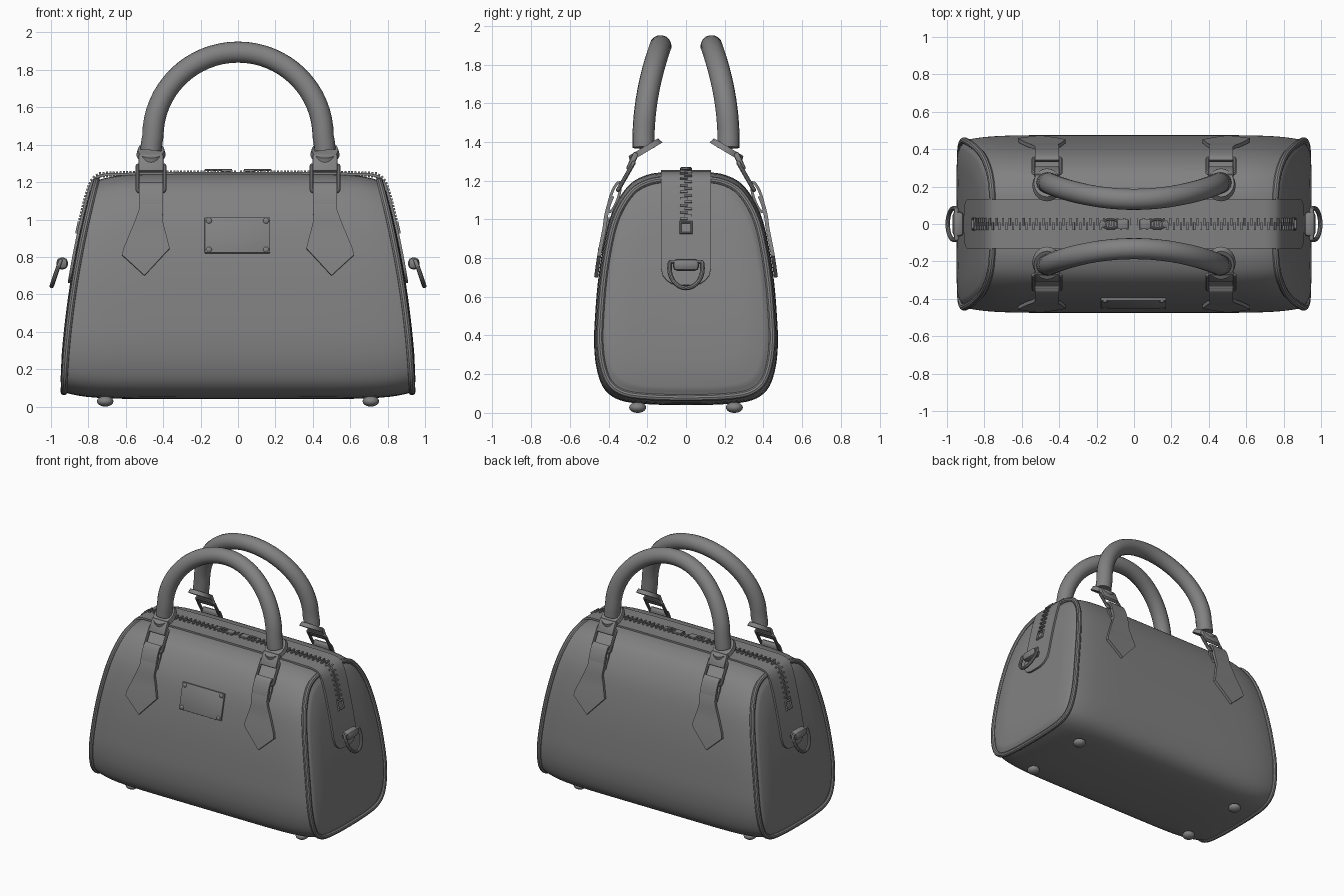
import bpy, bmesh, math
from mathutils import Vector, Matrix

if "Cube" in bpy.data.objects:
    bpy.data.objects.remove(bpy.data.objects["Cube"])

CZ = 0.64  # centre height of the body section
DARK = bpy.data.materials.new('dark_grey')
DARK.diffuse_color = (.22, .22, .22, 1)
DARK.use_nodes = True
DARK.node_tree.nodes["Principled BSDF"].inputs["Base Color"].default_value = DARK.diffuse_color


def finish(name, bm, mirror='', thick=0, angle=35):
    bmesh.ops.remove_doubles(bm, verts=bm.verts, dist=1e-5)
    bmesh.ops.recalc_face_normals(bm, faces=bm.faces)
    me = bpy.data.meshes.new(name)
    bm.to_mesh(me)
    bm.free()
    me.materials.append(DARK)
    ob = bpy.data.objects.new(name, me)
    bpy.context.collection.objects.link(ob)
    bpy.ops.object.select_all(action='DESELECT')
    ob.select_set(True)
    bpy.context.view_layer.objects.active = ob
    if thick:
        s = ob.modifiers.new('Thickness', 'SOLIDIFY')
        s.thickness, s.offset = thick, 0
        bpy.ops.object.modifier_apply(modifier=s.name)
    bpy.ops.object.shade_smooth_by_angle(angle=math.radians(angle))
    if mirror:
        m = ob.modifiers.new('Mirror', 'MIRROR')
        m.use_axis = ['x' in mirror, 'y' in mirror, False]
        m.use_mirror_merge = False
    return ob


def grid(name, rows, loop_u=False, loop_v=False, **kw):
    bm = bmesh.new()
    vs = [[bm.verts.new(p) for p in r] for r in rows]
    n, m = len(rows), len(rows[0])
    for i in range(n if loop_u else n - 1):
        for j in range(m if loop_v else m - 1):
            a, b = (i + 1) % n, (j + 1) % m
            bm.faces.new((vs[i][j], vs[a][j], vs[a][b], vs[i][b]))
    return finish(name, bm, **kw)


def tube(name, pts, r, closed=False, sides=3, **kw):
    cu = bpy.data.curves.new(name, 'CURVE')
    cu.dimensions, cu.bevel_depth, cu.bevel_resolution = '3D', r, sides
    cu.use_fill_caps = True
    sp = cu.splines.new('POLY')
    sp.points.add(len(pts) - 1)
    for q, p in zip(sp.points, pts):
        q.co = (*p, 1)
    sp.use_cyclic_u = closed
    ob = bpy.data.objects.new(name, cu)
    bpy.context.collection.objects.link(ob)
    dg = bpy.context.evaluated_depsgraph_get()
    bm = bmesh.new()
    bm.from_mesh(ob.evaluated_get(dg).to_mesh())
    bpy.data.objects.remove(ob)
    return finish(name, bm, **kw)


def add_box(bm, loc, size, rot=0, axis='X', bevel=0):
    mat = Matrix.Translation(loc) @ Matrix.Rotation(rot, 4, axis) @ Matrix.Diagonal((*size, 1))
    vs = bmesh.ops.create_cube(bm, size=1, matrix=mat)['verts']
    if bevel:
        es = list({e for v in vs for e in v.link_edges})
        bmesh.ops.bevel(bm, geom=es, offset=bevel, segments=2, profile=0.5, affect='EDGES')


def box(name, loc, size, rot=0, axis='X', bevel=0.006, **kw):
    bm = bmesh.new()
    add_box(bm, loc, size, rot, axis, bevel)
    return finish(name, bm, **kw)


def spheres(name, locs, r, flat, axis, **kw):
    bm = bmesh.new()
    for p in locs:
        sc = Vector((1, 1, 1))
        sc[axis] = flat
        bmesh.ops.create_uvsphere(bm, u_segments=20, v_segments=10, radius=r,
                                  matrix=Matrix.Translation(p) @ Matrix.Diagonal((*sc, 1)))
    return finish(name, bm, angle=60, **kw)


def smooth(keys, closed, n=4):
    out, c = [], len(keys)
    for i in range(c if closed else c - 1):
        ids = [i - 1, i, i + 1, i + 2]
        a, b, d, e = [Vector(keys[k % c if closed else min(max(k, 0), c - 1)]) for k in ids]
        for s in range(n):
            t = s / n
            out.append(0.5 * (2 * b + (d - a) * t + (2 * a - 5 * b + 4 * d - e) * t * t
                              + (3 * b - a - 3 * d + e) * t ** 3))
    return out if closed else out + [Vector(keys[-1])]


# Body section, and the sloping ends
half = [(0, .04), (.2, .045), (.34, .065), (.42, .12), (.46, .22), (.475, .35), (.47, .5), (.455, .68),
        (.43, .85), (.395, 1.0), (.345, 1.11), (.28, 1.19), (.2, 1.23), (.12, 1.243), (0, 1.245)]
section = smooth(half + [(-y, z) for y, z in half[-2:0:-1]], True)


def end_x(z):
    return .93 - .0226 * z - .1026 * z * z


def surf_y(z):
    for (y0, z0), (y1, z1) in zip(section, section[1:57]):
        if z0 <= z <= z1:
            return y0 + (y1 - y0) * (z - z0) / (z1 - z0)
    return 0


def ring(scale, t=1, off=0):
    pts = [(y * scale, CZ + (z - CZ) * scale) for y, z in section]
    return [(t * end_x(z) + off, y, z) for y, z in pts]


ts = [0, .3, .55, .7, .8, .87, .92, .96, .985, 1]
ts = [-t for t in ts[:0:-1]] + ts
grid('body', [ring(1 - .06 * abs(t) ** 8, t) for t in ts], loop_v=True)
grid('end_panel', [ring(s, 1, d) for s, d in
                   [(.94, 0), (.905, .006), (.88, .016), (.84, .024), (.6, .027), (.3, .027), (0, .027)]],
     loop_v=True, mirror='x')
tube('end_piping', ring(.937, 1, .003), .018, closed=True, mirror='x')

# Zip band over the top and down both ends, in two halves beside a slot
down = [(end_x(z) + .033, z) for z in (.66, .668, .685, .71, .75, .8, .9, 1.0, 1.1)]
path = down + [(.794, 1.165), (.777, 1.205), (.75, 1.23), (.7, 1.241), (.35, 1.247), (0, 1.248)]
wide = [.04, .075, .1, .12, .13] + [.13] * 10
grid('zip_band', [[(x, w * k, z) for k in (-1, -.5, 0, .5, 1)] for (x, z), w in zip(path, wide)],
     thick=.014, mirror='x')

# Interlocking zip teeth
fine = smooth(path[7:], False, 12)
bm = bmesh.new()
gap, side = 0, 1
for a, b in zip(fine, fine[1:]):
    d = b - a
    step = d.length
    while gap < step:
        p = a + d * (gap / step)
        side = -side
        add_box(bm, (p.x, side * .012, p.y), (.011, .04, .03), math.atan2(-d.y, d.x), 'Y')
        gap += .018
    gap -= step
finish('zip_teeth', bm, mirror='x')
sq = [(end_x(z) + .042, y, z) for y, z in [(-.028, .93), (.028, .93), (.028, .985), (-.028, .985)]]
tube('zip_end_stop', sq, .008, closed=True, mirror='x')
box('zip_slider', (.06, 0, 1.262), (.06, .05, .016), mirror='x')
tube('zip_pull', [(.08 + .045 * (1 - math.cos(a)), .024 * math.sin(a), 1.264)
                  for a in [k * math.pi / 8 for k in range(16)]], .006, closed=True, mirror='x')
box('zip_pull_tip', (.165, 0, 1.264), (.03, .04, .01), bevel=.003, mirror='x')

# D-rings and their leather loops on the ends
dring = [(.085 * math.cos(a), .035 + .1 * math.sin(a)) for a in [k * math.pi / 14 for k in range(15)]]
dring = [(.08, 0), (.085, .01)] + dring + [(-.085, .01), (-.08, 0)]
tube('d_ring', [(.95 + .34 * s, y, .78 - s) for y, s in dring], .012, closed=True, mirror='x')
box('d_ring_loop', (.94, 0, .765), (.06, .135, .062), bevel=.022, mirror='x')

# Handles: round arches leaning towards each other
arch = [(-.465, 1.37), (-.46, 1.42)]
arch += [(-.455 * math.cos(a), 1.445 + .45 * math.sin(a)) for a in [k * math.pi / 32 for k in range(33)]]
arch += [(-x, z) for x, z in arch[1::-1]]
tube('handle', [(x, -.22 + .09 * (max(z - 1.4, 0) / .5) ** 2, z) for x, z in arch], .057,
     sides=6, mirror='y')

# Handle collars, tabs and metal links
bm = bmesh.new()
mat = (Matrix.Translation((.465, -.213, 1.36)) @ Matrix.Rotation(math.radians(31), 4, 'X')
       @ Matrix.Diagonal((.078, .098, 1, 1)))
bmesh.ops.create_cone(bm, cap_ends=True, segments=28, radius1=1, radius2=.9, depth=.03, matrix=mat)
finish('handle_collar', bm, mirror='xy')
box('handle_tab', (.465, -.277, 1.3), (.135, .03, .1), math.radians(-25), bevel=.01, mirror='xy')
link = []
for cx, cs, a0 in [(.06, .15, 0), (-.06, .15, 90), (-.06, .015, 180), (.06, .015, 270)]:
    for k in range(4):
        a = math.radians(a0 + 30 * k)
        link.append((cx + .013 * math.cos(a), cs + .013 * math.sin(a)))
tube('handle_link', [(.465 + x, -.352 + .5 * s, 1.15 + .87 * s) for x, s in link], .011,
     closed=True, mirror='xy')
loop = []
for k in range(20):
    a = k * math.pi / 10
    u, v = .08 * math.cos(a), .02 * math.sin(a)
    loop.append((-.37 + .32 * u - .95 * v, 1.115 + .95 * u + .32 * v))
grid('strap_loop', [[(.40, y, z), (.53, y, z)] for y, z in loop], loop_u=True, thick=.014, mirror='xy')

# Pointed leather straps following the body surface
keys = [(.70, .5, .5), (.81, .62, .398), (.845, .612, .365), (1.0, .548, .405), (1.05, .53, .40), (1.12, .53, .40)]
rows = []
for (z0, a0, b0), (z1, a1, b1) in zip(keys, keys[1:]):
    for k in range(4):
        t = k / 4
        rows.append((z0 + (z1 - z0) * t, a0 + (a1 - a0) * t, b0 + (b1 - b0) * t))
rows.append(keys[-1])
grid('strap', [[(a + (b - a) * k / 4, -surf_y(z) - .012 - .03 * max(z - .95, 0) / .17, z) for k in range(5)]
               for z, a, b in rows], thick=.02, mirror='xy')

# Front plate with four rivets
lean = math.atan2(surf_y(.82) - surf_y(1.01), .19)
box('front_plate', (-.003, -surf_y(.915) - .006, .915), (.35, .016, .195), -lean, bevel=.004)
spheres('plate_rivets', [(x, -surf_y(z) - .014, z) for x in (-.155, .15) for z in (.838, .992)], .016, .6, 1)

# Feet
spheres('foot', [(.71, .25, .028)], .044, .64, 2, mirror='xy')
